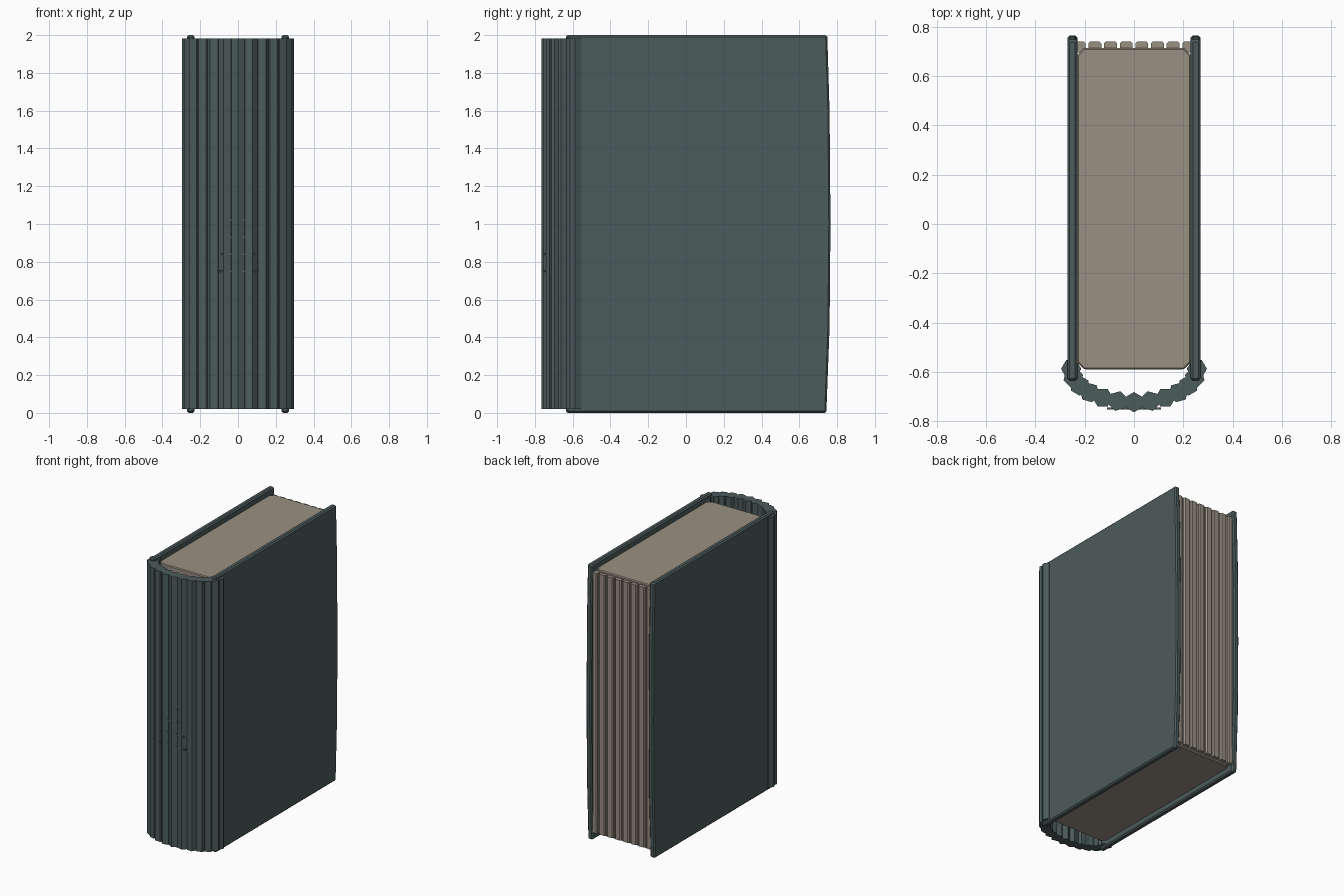
import bpy, bmesh, math
from mathutils import Matrix, Vector

if "Cube" in bpy.data.objects:
    bpy.data.objects.remove(bpy.data.objects["Cube"])


def material(name, rgb):
    m = bpy.data.materials.new(name)
    m.use_nodes = True
    m.diffuse_color = (*rgb, 1)
    m.node_tree.nodes["Principled BSDF"].inputs["Base Color"].default_value = (*rgb, 1)
    return m


cloth = material("slate green cloth", (0.073, 0.107, 0.107))
paper = material("aged paper", (0.314, 0.279, 0.223))


def prism(name, outline, vector, mat, bevel=0):
    """Extrude a closed outline along a vector."""
    bm = bmesh.new()
    face = bm.faces.new([bm.verts.new(p) for p in outline])
    ext = bmesh.ops.extrude_face_region(bm, geom=[face])
    verts = [g for g in ext["geom"] if isinstance(g, bmesh.types.BMVert)]
    bmesh.ops.translate(bm, verts=verts, vec=vector)
    bmesh.ops.recalc_face_normals(bm, faces=bm.faces)
    mesh = bpy.data.meshes.new(name)
    bm.to_mesh(mesh)
    bm.free()
    mesh.materials.append(mat)
    obj = bpy.data.objects.new(name, mesh)
    bpy.context.collection.objects.link(obj)
    if bevel:
        mod = obj.modifiers.new("Bevel", "BEVEL")
        mod.width, mod.segments, mod.limit_method = bevel, 1, "ANGLE"
    return obj


def chamfered(x0, x1, y0, y1, c, z):
    """Rectangle in plan with cut corners."""
    return [(x0 + c, y0, z), (x1 - c, y0, z), (x1, y0 + c, z), (x1, y1 - c, z),
            (x1 - c, y1, z), (x0 + c, y1, z), (x0, y1 - c, z), (x0, y0 + c, z)]


# Covers with a slightly bowed opening edge
edge = [(-0.635, 0), (0.743, 0), (0.76, 0.45), (0.765, 1), (0.76, 1.6), (0.748, 2), (-0.635, 2)]
for side, x in (("right", -0.27), ("left", 0.23)):
    prism(side + "_cover", [(x, y, z) for y, z in edge], (0.04, 0, 0), cloth, 0.009)

# Page block
prism("page_block", chamfered(-0.232, 0.232, -0.59, 0.715, 0.03, 0.04), (0, 0, 1.92), paper, 0.006)

# Ridges of gathered pages on the opening edge
for i in range(8):
    x = (i - 3.5) * 0.0635
    prism(f"page_ridge_{i + 1}", chamfered(x - 0.026, x + 0.026, 0.695, 0.741, 0.008, 0.055),
          (0, 0, 1.89), paper)

# Rounded spine of upright hexagonal rods, each turned outward
for i in range(13):
    a = math.radians(-90 + 15 * i)
    centre = Vector((0.255 * math.sin(a), -0.588 - 0.135 * math.cos(a), 0.02))
    ring = []
    for k in range(6):
        t = a + k * math.pi / 3
        ring.append(centre + Vector((0.041 * math.sin(t), -0.041 * math.cos(t), 0)))
    prism(f"spine_rod_{i + 1}", ring, (0, 0, 1.963), cloth)

# Thin raised bars set into the grooves of the spine
for i, (half, z) in enumerate(((0.045, 1.015), (0.045, 0.925), (0.09, 0.835), (0.11, 0.745))):
    bar = [(-half, -0.752, z), (half, -0.752, z), (half, -0.744, z), (-half, -0.744, z)]
    prism(f"spine_bar_{i + 1}", bar, (0, 0, 0.01), cloth)
